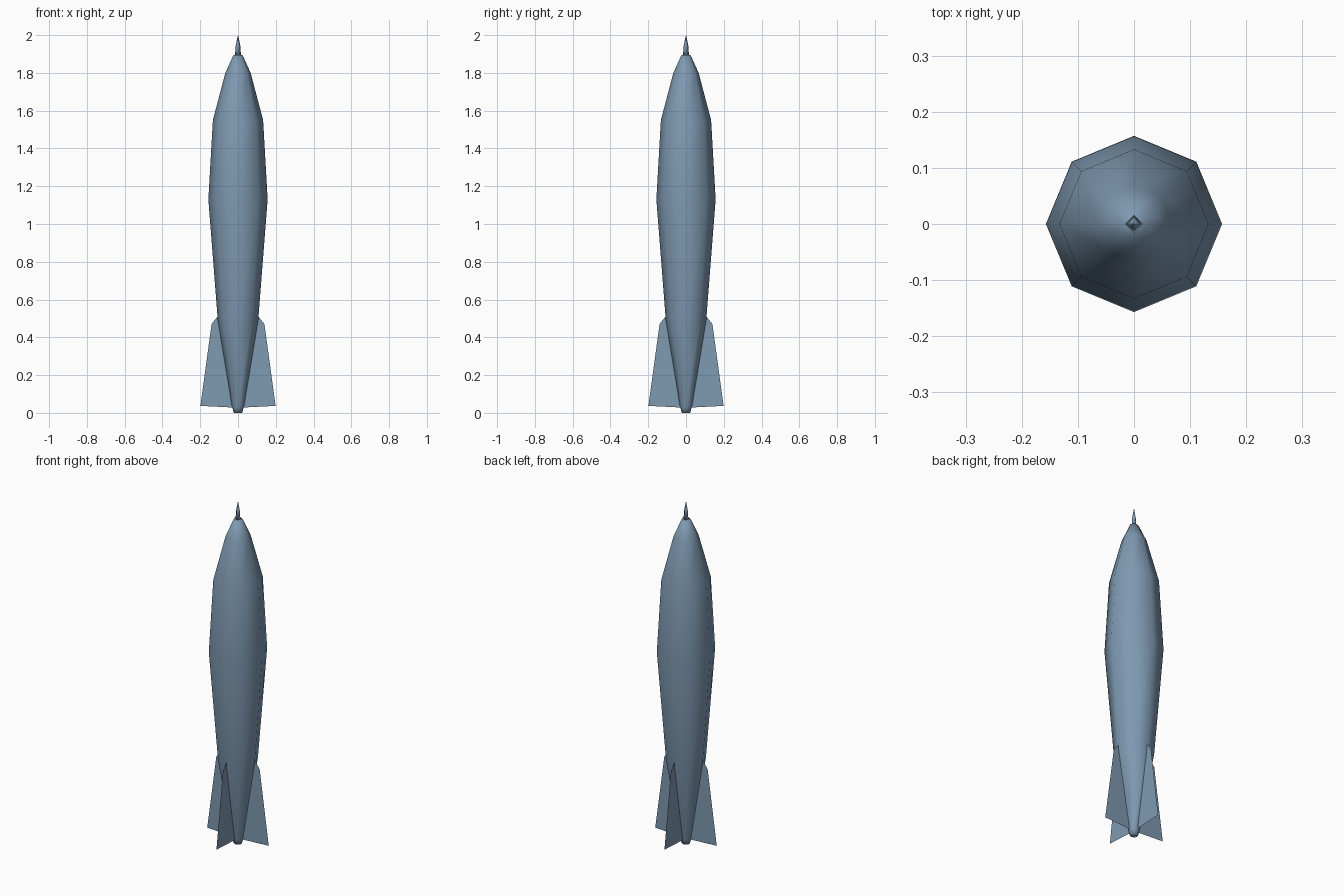
import bpy, math

if "Cube" in bpy.data.objects:
    bpy.data.objects.remove(bpy.data.objects["Cube"])

paint = bpy.data.materials.new("blue_grey_paint")
paint.diffuse_color = (0.21, 0.32, 0.44, 1.0)
paint.use_nodes = True
paint.node_tree.nodes["Principled BSDF"].inputs["Base Color"].default_value = paint.diffuse_color


def make_object(name, verts, faces, smooth=True):
    mesh = bpy.data.meshes.new(name)
    mesh.from_pydata(verts, [], faces)
    mesh.update()
    mesh.materials.append(paint)
    for p in mesh.polygons:
        p.use_smooth = smooth
    obj = bpy.data.objects.new(name, mesh)
    bpy.context.collection.objects.link(obj)
    return obj


def lathe(name, profile, sides):
    # Stack of (radius, height) rings closed by caps
    verts = [(r * math.cos(2 * math.pi * i / sides),
              r * math.sin(2 * math.pi * i / sides), z)
             for r, z in profile for i in range(sides)]
    faces = []
    for k in range(len(profile) - 1):
        for i in range(sides):
            j = (i + 1) % sides
            a, b = k * sides, (k + 1) * sides
            faces.append((a + i, a + j, b + j, b + i))
    faces.append(tuple(reversed(range(sides))))
    top = (len(profile) - 1) * sides
    faces.append(tuple(range(top, top + sides)))
    return make_object(name, verts, faces)


# Eight-sided bomb body
lathe("body", [(0.022, 0.0), (0.031, 0.03), (0.107, 0.49), (0.157, 1.13),
               (0.133, 1.55), (0.067, 1.80), (0.024, 1.895)], 8)

# Four-sided nose fuse
lathe("nose_fuse", [(0.016, 1.89), (0.012, 1.945), (0.0005, 2.0)], 4)

# Four paper-thin tail fins
fin_outline = [(0.02, 0.028), (0.199, 0.037), (0.14, 0.47), (0.104, 0.515)]
for n in range(4):
    a = n * math.pi / 2
    verts = [(r * math.cos(a), r * math.sin(a), z) for r, z in fin_outline]
    make_object(f"tail_fin_{n + 1}", verts, [(0, 1, 2, 3)], False)
